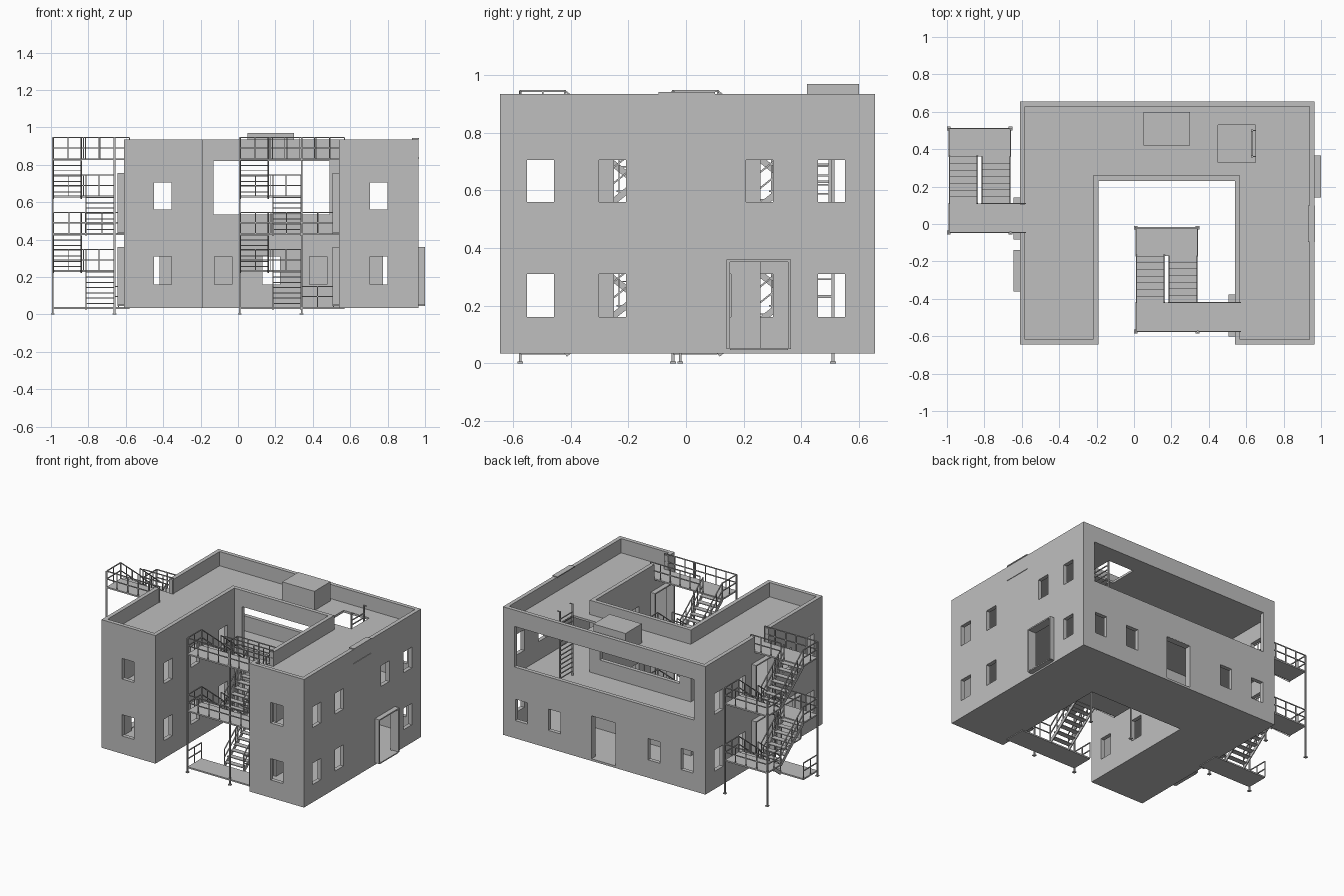
import bpy
import bmesh
from mathutils import Matrix, Vector

old = bpy.data.objects.get("Cube")
if old:
    bpy.data.objects.remove(old, do_unlink=True)

grey = bpy.data.materials.new("plain_grey")
grey.use_nodes = True
grey.diffuse_color = (0.52, 0.52, 0.52, 1)
grey.node_tree.nodes["Principled BSDF"].inputs["Base Color"].default_value = grey.diffuse_color


def finish(bm, name):
    mesh = bpy.data.meshes.new(name)
    bm.to_mesh(mesh)
    bm.free()
    mesh.materials.append(grey)
    obj = bpy.data.objects.new(name, mesh)
    bpy.context.scene.collection.objects.link(obj)
    return obj


def block(bm, xs, ys, zs):
    """Box given by its range on each axis."""
    spans = (xs, ys, zs)
    mid = Vector([(a + b) / 2 for a, b in spans])
    size = [abs(b - a) for a, b in spans]
    bmesh.ops.create_cube(bm, size=1, matrix=Matrix.Translation(mid) @ Matrix.Diagonal((*size, 1)))


def bar(bm, a, b, wide=0.006, tall=0.006):
    """Straight bar of rectangular section between two points."""
    a, b = Vector(a), Vector(b)
    along = (b - a).normalized()
    side = along.cross(Vector((0, 0, 1)))
    side = side.normalized() if side.length > 0.01 else Vector((1, 0, 0))
    up = side.cross(along)
    turn = Matrix((side, up, -along)).transposed()
    if turn.determinant() < 0:
        turn = Matrix((side, up, along)).transposed()
    size = Matrix.Diagonal((wide, tall, (b - a).length, 1))
    bmesh.ops.create_cube(bm, size=1, matrix=Matrix.Translation((a + b) / 2) @ turn.to_4x4() @ size)


def carve(name, steps):
    """Add and remove boxes in order; keep only the exposed surface."""
    cuts = [sorted({round(v, 4) for _, box in steps for v in box[k]}) for k in range(3)]
    solid = set()
    for keep, box in steps:
        spans = [range(c.index(round(s[0], 4)), c.index(round(s[1], 4))) for c, s in zip(cuts, box)]
        cells = {(i, j, k) for i in spans[0] for j in spans[1] for k in spans[2]}
        solid = solid | cells if keep else solid - cells
    bm = bmesh.new()
    verts = {}

    def corner(c):
        if c not in verts:
            verts[c] = bm.verts.new([cuts[k][c[k]] for k in range(3)])
        return verts[c]

    for cell in solid:
        for axis in range(3):
            u, v = (axis + 1) % 3, (axis + 2) % 3
            for step in (0, 1):
                near = list(cell)
                near[axis] += 1 if step else -1
                if tuple(near) in solid:
                    continue
                loop = []
                for du, dv in ((0, 0), (1, 0), (1, 1), (0, 1)):
                    c = list(cell)
                    c[axis] += step
                    c[u] += du
                    c[v] += dv
                    loop.append(corner(tuple(c)))
                bm.faces.new(loop if step else loop[::-1])
    bmesh.ops.dissolve_limit(bm, angle_limit=0.01, verts=bm.verts[:], edges=bm.edges[:])
    return finish(bm, name)


# Main dimensions
WEST, EAST, SOUTH, NORTH = -0.61, 0.965, -0.645, 0.655
YARD_W, YARD_E, YARD_N = -0.19, 0.54, 0.23
BASE, TOP, ROOF, T = 0.035, 0.935, 0.835, 0.028
LOW, HIGH = (0.16, 0.31), (0.56, 0.705)
DOOR_LOW, DOOR_HIGH = (0.05, 0.36), (0.435, 0.755)

west_wall, east_wall = (WEST, WEST + T), (EAST - T, EAST)
yard_west, yard_east = (YARD_W - T, YARD_W), (YARD_E, YARD_E + T)
south_wall, north_wall = (SOUTH, SOUTH + T), (NORTH - T, NORTH)
yard_north = (YARD_N, YARD_N + T)


def around(c, half=0.047):
    return (c - half, c + half)


# U-shaped shell with floors, courtyard and sunken roof
steps = [(True, ((WEST, EAST), (SOUTH, NORTH), (BASE, TOP))),
         (False, ((YARD_W, YARD_E), (SOUTH, YARD_N), (BASE, TOP)))]
inner_y = (SOUTH + T, NORTH - T)
for storey in ((0.05, 0.415), (0.43, 0.82), (ROOF, TOP)):
    steps += [(False, ((WEST + T, YARD_W - T), inner_y, storey)),
              (False, ((YARD_E + T, EAST - T), inner_y, storey)),
              (False, ((WEST + T, EAST - T), (YARD_N + T, NORTH - T), storey))]

# Windows
for level in (LOW, HIGH):
    for y in (-0.505, -0.255, 0.255, 0.505):
        for wall in (west_wall, east_wall):
            if not (level == LOW and (wall, y) in ((east_wall, 0.255), (west_wall, -0.255))):
                steps.append((False, (wall, around(y), level)))
    for y in (-0.505, -0.203, 0.11):
        steps.append((False, (yard_west, around(y), level)))
        if y > -0.5:
            steps.append((False, (yard_east, around(y), level)))
    for x in (-0.403, 0.753):
        steps.append((False, (around(x), south_wall, level)))
for x in (-0.467, -0.21, 0.565, 0.822):
    steps.append((False, (around(x), north_wall, LOW)))
for x in (-0.078, 0.178, 0.428):
    steps.append((False, (around(x), yard_north, LOW)))

# Long upper openings, roof hatch and gaps in the parapet
steps += [(False, ((-0.52, 0.875), north_wall, (0.535, 0.82))),
          (False, ((-0.13, 0.49), yard_north, (0.535, 0.82))),
          (False, ((0.45, 0.65), (0.33, 0.53), (0.82, ROOF))),
          (False, (west_wall, (-0.045, 0.105), (ROOF, TOP))),
          (False, (yard_east, (-0.573, -0.42), (ROOF, TOP)))]

# Doorways: wall, centre, storey and outward direction
doors = [(east_wall, 0.253, DOOR_LOW, 1), (west_wall, -0.25, DOOR_LOW, -1)]
for storey in (DOOR_LOW, DOOR_HIGH):
    doors += [(west_wall, 0.03, storey, -1), (yard_east, -0.49, storey, -1)]
for wall, y, (z0, z1), out in doors:
    steps.append((False, (wall, around(y, 0.102), (z0, z1 - 0.008))))
steps.append((False, (around(0.182, 0.094), north_wall, (0.05, 0.352))))
carve("building_shell", steps)

# Projecting door surrounds
for n, (wall, y, (z0, z1), out) in enumerate(doors):
    face = wall[1] if out > 0 else wall[0]
    depth = (face - 0.01 * out, face + 0.034 * out)
    bm = bmesh.new()
    for s in (-1, 1):
        block(bm, depth, (y + s * 0.101, y + s * 0.112), (z0, z1))
    block(bm, depth, around(y, 0.101), (z1 - 0.009, z1))
    block(bm, depth, around(y, 0.101), (z0 - 0.004, z0 + 0.004))
    finish(bm, f"door_surround_{n + 1}")
bm = bmesh.new()
inward = (NORTH - 0.045, NORTH - 0.001)
for x in (0.083, 0.281):
    block(bm, around(x, 0.005), inward, DOOR_LOW)
block(bm, around(0.182, 0.1), inward, (0.351, 0.36))
finish(bm, "back_door_surround")

# Roof box, parapet cap and wall ledge
bm = bmesh.new()
block(bm, (0.05, 0.3), (0.42, 0.6), (ROOF, 0.97))
finish(bm, "roof_box")
bm = bmesh.new()
block(bm, (0.93, 0.969), (-0.095, 0.1), (TOP, 0.942))
block(bm, (EAST - 0.01, 0.969), (-0.095, 0.1), (0.833, 0.838))
finish(bm, "parapet_cap")

# Ladder up to the hatch
bm = bmesh.new()
for y in (0.36, 0.5):
    bar(bm, (0.63, y, 0.43), (0.63, y, 0.932), 0.01, 0.01)
    bar(bm, (0.63, y, 0.93), (0.652, y, 0.93))
for i in range(14):
    z = 0.46 + i * 0.032
    bar(bm, (0.63, 0.36, z), (0.63, 0.5, z))
finish(bm, "hatch_ladder")

RAIL, RUN, DEEP = 0.11, 0.25, 0.155


def railing(bm, a, b):
    """Top rail, middle rail and evenly spaced posts."""
    a, b = Vector(a), Vector(b)
    for h in (RAIL, RAIL / 2):
        bar(bm, a + Vector((0, 0, h)), b + Vector((0, 0, h)))
    count = max(1, round((b - a).length / 0.082))
    for i in range(count + 1):
        p = a.lerp(b, i / count)
        bar(bm, p, p + Vector((0, 0, RAIL)), 0.005, 0.005)


def outside_stair(name, x0, y0, frame_x, wall_x):
    """Two-storey switchback stair; floor platforms at y0, half landings beyond."""
    x1, y1 = x0 + 0.33, y0 + DEEP
    y2, y3 = y1 + RUN, y1 + RUN + DEEP - 0.005
    lanes = ((x0, x0 + 0.155), (x1 - 0.155, x1))
    levels, landings = (0.04, 0.435, ROOF), (0.237, 0.635)
    deck, rails, flights, frame = [bmesh.new() for _ in range(4)]

    for z in levels:
        end = wall_x if z == ROOF else frame_x
        block(deck, (x0, wall_x), (y0, y1), (z - 0.01, z))
        railing(rails, (x0, y0, z), (x0, y1, z))
        railing(rails, (x1, y1, z), (end, y1, z))
        if z > levels[0]:
            railing(rails, (x0, y0, z), (end, y0, z))
    railing(rails, (lanes[1][0], y1, ROOF), (x1, y1, ROOF))
    for z in landings:
        block(deck, (x0, x1), (y2, y3), (z - 0.01, z))
        railing(rails, (x0, y3, z), (x1, y3, z))
        for x in (x0, x1):
            railing(rails, (x, y2, z), (x, y3, z))

    def flight(lane, ya, za, yb, zb):
        count = 7
        for i in range(count):
            y = ya + (yb - ya) * (i + 0.5) / count
            z = za + (zb - za) * (i + 0.75) / count
            block(flights, lane, (y - 0.018, y + 0.018), (z - 0.005, z))
        for x in (lane[0] + 0.003, lane[1] - 0.003):
            bar(flights, (x, ya, za - 0.008), (x, yb, zb - 0.008), 0.006, 0.022)
            railing(rails, (x, ya, za), (x, yb, zb))

    for i, z in enumerate(landings):
        flight(lanes[1], y1, levels[i], y2, z)
        flight(lanes[0], y2, z, y1, levels[i + 1])

    # Corner columns on foot plates
    for x in (x0, x1):
        for y, top in ((y0, ROOF + RAIL), (y3, landings[1] + RAIL)):
            bar(frame, (x, y, 0), (x, y, top), 0.009, 0.009)
            block(frame, around(x, 0.01), around(y, 0.01), (0, 0.006))
    for part, bm in (("decks", deck), ("railings", rails), ("flights", flights), ("columns", frame)):
        finish(bm, f"{name}_{part}")


outside_stair("courtyard_stair", 0.01, -0.575, 0.51, 0.57)
outside_stair("side_stair", -0.99, -0.045, -0.64, -0.58)
